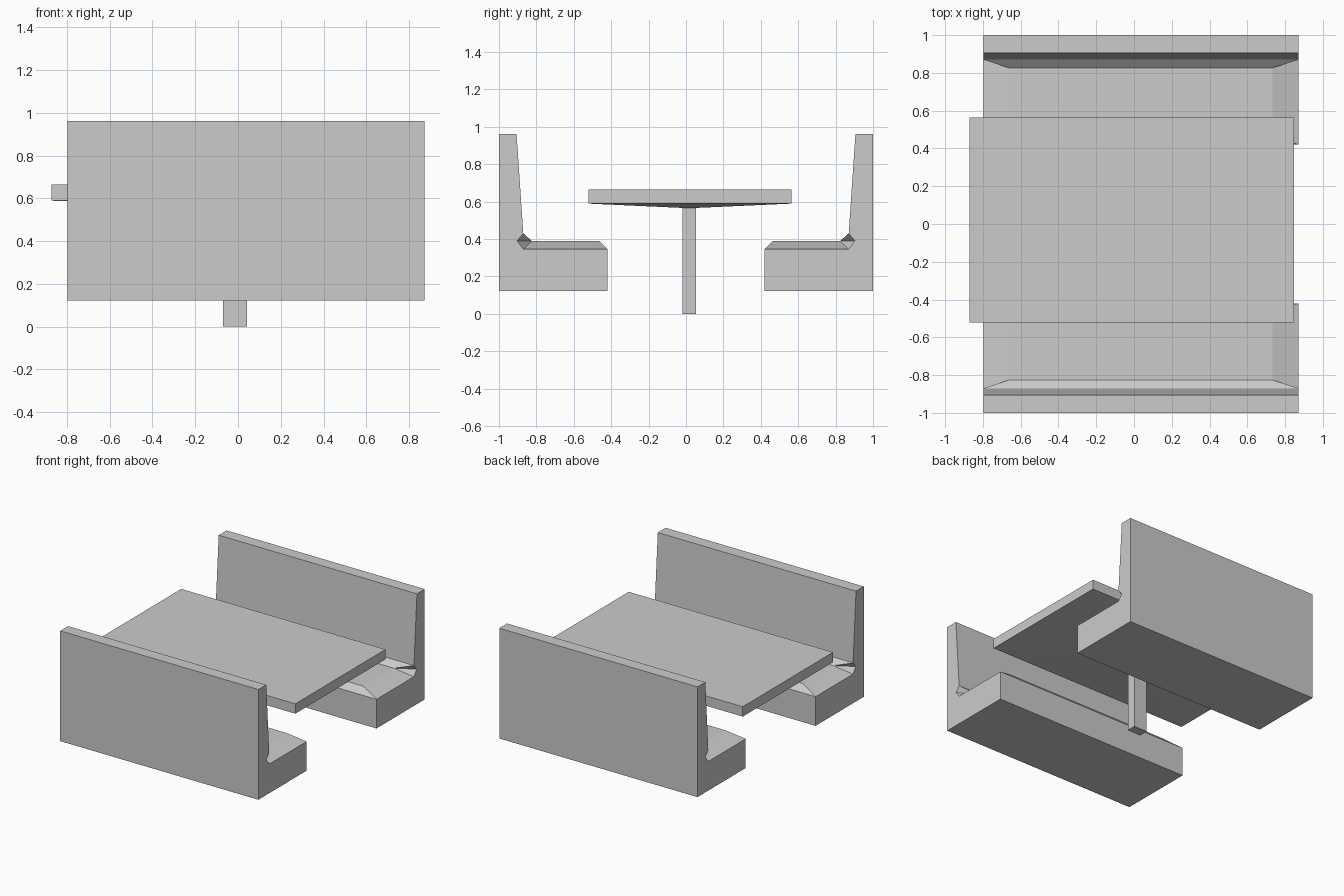
import bpy, bmesh

if "Cube" in bpy.data.objects:
    bpy.data.objects.remove(bpy.data.objects["Cube"])

X0, X1 = -0.797, 0.872      # bench ends
I0, I1 = -0.66, 0.732       # ends of the raised seat top


def finish(name, bm):
    bmesh.ops.recalc_face_normals(bm, faces=bm.faces[:])
    mesh = bpy.data.meshes.new(name)
    bm.to_mesh(mesh)
    bm.free()
    obj = bpy.data.objects.new(name, mesh)
    bpy.context.collection.objects.link(obj)
    return obj


def bench(name, side):
    # end outline (y, z), from the back bottom edge round to the back top edge
    outline = [(1.0, 0.123), (0.42, 0.123), (0.42, 0.345), (0.87, 0.345),
               (0.903, 0.39), (0.87, 0.43), (0.906, 0.962), (1.0, 0.962)]
    crown = [(0.465, 0.39), (0.825, 0.39)]
    bm = bmesh.new()

    def row(x, pts):
        return [bm.verts.new((x, side * y, z)) for y, z in pts]

    a, b = row(X0, outline), row(X1, outline)
    c, d = row(I0, crown), row(I1, crown)
    # long panels: underside, seat front, backrest front, top and back
    for i, j in ((0, 1), (1, 2), (5, 6), (6, 7), (7, 0)):
        bm.faces.new((a[i], a[j], b[j], b[i]))
    # raised seat top with front chamfer and rear fillet
    bm.faces.new((c[0], c[1], d[1], d[0]))
    bm.faces.new((a[2], c[0], d[0], b[2]))
    bm.faces.new((a[5], c[1], d[1], b[5]))
    # end panels, seat end slopes and corner facets
    for e, k in ((a, c), (b, d)):
        bm.faces.new(e)
        bm.faces.new((e[2], e[3], k[1], k[0]))
        bm.faces.new((e[3], e[4], k[1]))
        bm.faces.new((e[4], e[5], k[1]))
    return finish(name, bm)


def stacked(name, levels):
    # closed solid through rectangles (x0, x1, y0, y1, z), bottom to top
    bm = bmesh.new()
    rings = [[bm.verts.new(p) for p in ((x0, y0, z), (x1, y0, z), (x1, y1, z), (x0, y1, z))]
             for x0, x1, y0, y1, z in levels]
    bm.faces.new(rings[0])
    bm.faces.new(rings[-1])
    for lo, hi in zip(rings, rings[1:]):
        for i in range(4):
            j = (i + 1) % 4
            bm.faces.new((lo[i], lo[j], hi[j], hi[i]))
    return finish(name, bm)


bench("front_bench", -1)
bench("back_bench", 1)

# table: leg flaring into the shallow tapered underside of the top
leg = (-0.071, 0.042, -0.018, 0.054)
top = (-0.872, 0.848, -0.522, 0.563)
stacked("table", [leg + (0.0,), leg + (0.566,), top + (0.589,), top + (0.664,)])
